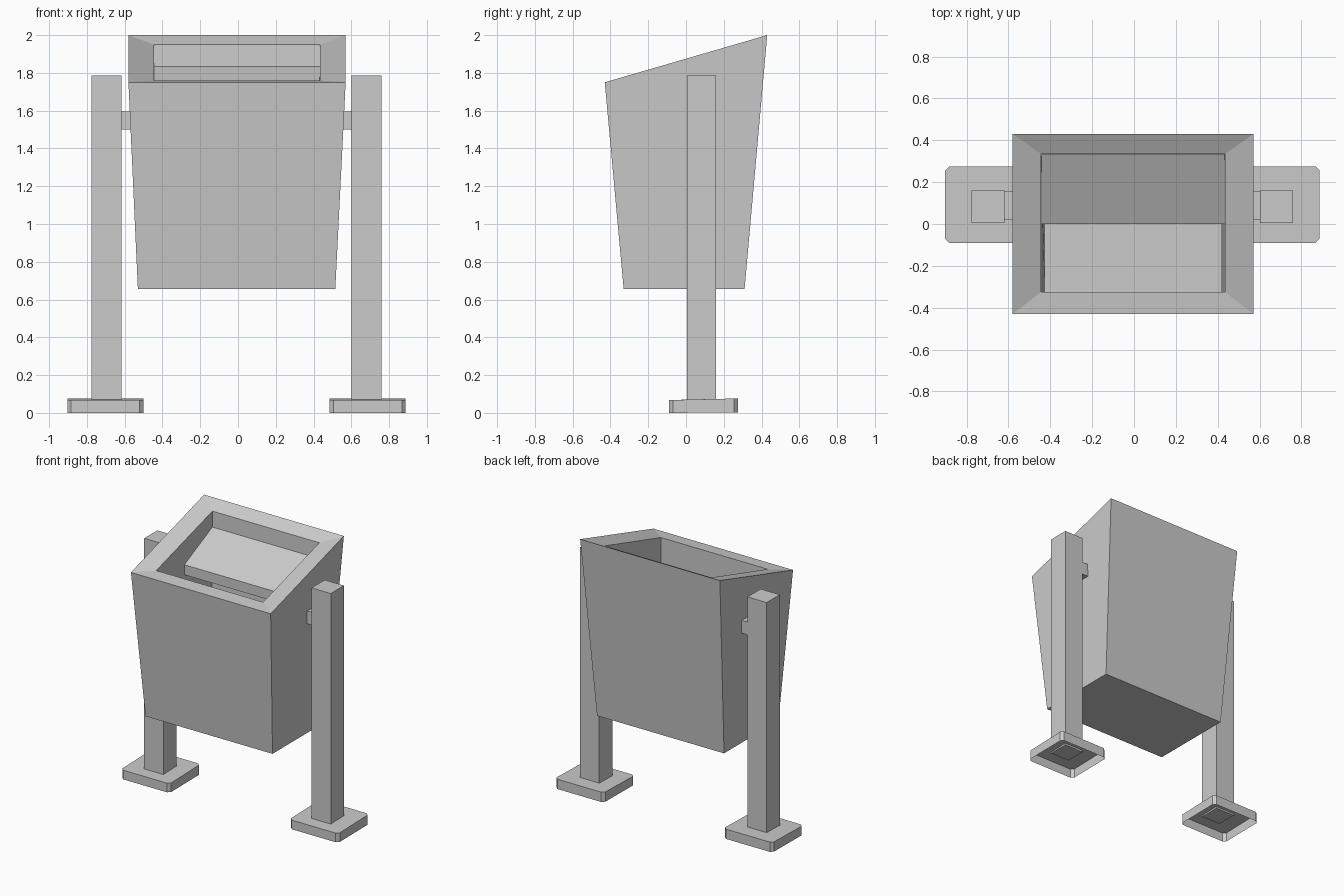
import bpy
import bmesh

cube = bpy.data.objects.get("Cube")
if cube:
    bpy.data.objects.remove(cube, do_unlink=True)

# One flat grey for everything
grey = bpy.data.materials.new("light_grey")
grey.use_nodes = True
COLOUR = (0.6, 0.6, 0.6, 1)
grey.diffuse_color = COLOUR
grey.node_tree.nodes["Principled BSDF"].inputs["Base Color"].default_value = COLOUR


def rect(x0, x1, y0, y1, z_front, z_back, cut=0):
    """Rectangular ring, optionally with cut corners, sloping front to back."""
    if not cut:
        return [(x0, y0, z_front), (x1, y0, z_front), (x1, y1, z_back), (x0, y1, z_back)]
    return [(x0 + cut, y0, z_front), (x1 - cut, y0, z_front),
            (x1, y0 + cut, z_front), (x1, y1 - cut, z_back),
            (x1 - cut, y1, z_back), (x0 + cut, y1, z_back),
            (x0, y1 - cut, z_back), (x0, y0 + cut, z_front)]


def loft(name, rings, cap_start=True):
    """Skin a series of matching rings into a mesh, closing the ends."""
    bm = bmesh.new()
    loops = [[bm.verts.new(p) for p in ring] for ring in rings]
    count = len(loops[0])
    for low, high in zip(loops, loops[1:]):
        for i in range(count):
            j = (i + 1) % count
            bm.faces.new((low[i], low[j], high[j], high[i]))
    if cap_start:
        bm.faces.new(loops[0][::-1])
    bm.faces.new(loops[-1])
    mesh = bpy.data.meshes.new(name)
    bm.to_mesh(mesh)
    bm.free()
    mesh.materials.append(grey)
    obj = bpy.data.objects.new(name, mesh)
    bpy.context.collection.objects.link(obj)
    return obj


def box(name, x0, x1, y0, y1, z0, z1):
    return loft(name, [rect(x0, x1, y0, y1, z0, z0), rect(x0, x1, y0, y1, z1, z1)])


# Tapered bin: outer wall, sloping top, sunken rim, inner cavity
loft("bin_body", [
    rect(-0.53, 0.515, -0.33, 0.31, 0.655, 0.655),
    rect(-0.58, 0.57, -0.43, 0.43, 1.75, 2.0),
    rect(-0.445, 0.435, -0.325, 0.335, 1.76, 1.95),
    rect(-0.425, 0.415, -0.325, 0.295, 0.70, 0.70),
])

# Sloping cover over the rear half of the opening
loft("inner_cover", [
    rect(-0.445, 0.435, 0.0, 0.335, 1.605, 1.76),
    rect(-0.445, 0.435, 0.0, 0.335, 1.68, 1.835),
])

# Post, foot and bracket on each side
for side, sign in (("left", 1), ("right", -1)):
    def span(a, b):
        xs = sorted((sign * a - 0.008, sign * b - 0.008))
        return xs[0], xs[1]

    box(side + "_post", *span(0.61, 0.768), 0.005, 0.16, 0.06, 1.785)
    box(side + "_bracket", *span(0.54, 0.63), 0.02, 0.155, 1.5, 1.595)
    # Feet are hollow underneath
    foot = span(0.493, 0.895)
    loft(side + "_foot", [
        rect(*foot, -0.09, 0.275, 0.0, 0.003, 0.02),
        rect(*foot, -0.09, 0.275, 0.068, 0.076, 0.02),
    ], cap_start=False)
